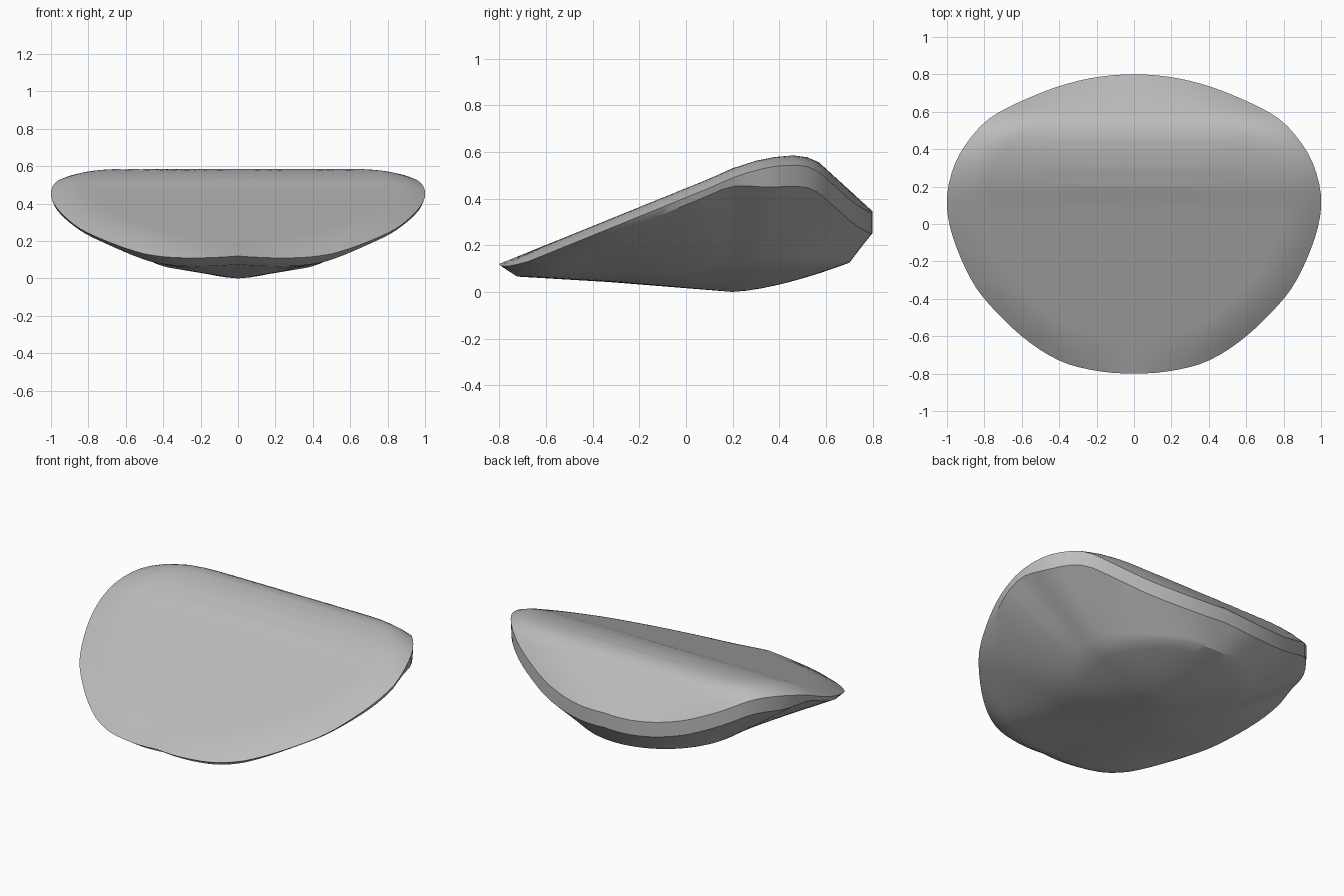
import bpy, bmesh, math
from mathutils import Vector

cube = bpy.data.objects.get("Cube")
if cube:
    bpy.data.objects.remove(cube, do_unlink=True)

SEGMENTS = 96
APEX = Vector((0, 0.2))
BASE_RADIUS = 0.5

# Half outline seen from above, back to front
OUTLINE = [(0, .8), (.2, .785), (.4, .737), (.6, .658), (.75, .58), (.85, .49),
           (.95, .34), (1, .15), (.98, -.03), (.9, -.24), (.8, -.4), (.6, -.6),
           (.4, -.73), (.2, -.785), (0, -.8)]
# Ridge profile: y, z
RIDGE = [(-.8, .12), (.1, .485), (.2, .53), (.3, .562), (.38, .578), (.46, .585),
         (.52, .577), (.57, .555), (.8, .345)]


def ramp(a, b, v):
    t = max(0, min(1, (v - a) / (b - a)))
    return t * t * (3 - 2 * t)


def ridge_height(y):
    for (y0, z0), (y1, z1) in zip(RIDGE, RIDGE[1:]):
        if y <= y1:
            return z0 + (z1 - z0) * (y - y0) / (y1 - y0)
    return RIDGE[-1][1]


def spline(p, q, r, s, t):
    return q + (r - p) * (t / 2) + (p * 2 - q * 5 + r * 4 - s) * (t * t / 2) \
        + (q * 3 - p - r * 3 + s) * (t ** 3 / 2)


# Smooth closed outline, resampled evenly along its length
half = [Vector(p) for p in OUTLINE]
loop = half + [Vector((-p.x, p.y)) for p in half[-2:0:-1]]
n = len(loop)
dense = [spline(loop[i - 1], loop[i], loop[(i + 1) % n], loop[(i + 2) % n], k / 16)
         for i in range(n) for k in range(16)]
dense.append(dense[0])
lengths = [0]
for a, b in zip(dense, dense[1:]):
    lengths.append(lengths[-1] + (b - a).length)
rim = []
j = 0
for i in range(SEGMENTS):
    target = lengths[-1] * i / SEGMENTS
    while lengths[j + 1] < target:
        j += 1
    f = (target - lengths[j]) / (lengths[j + 1] - lengths[j])
    rim.append(dense[j].lerp(dense[j + 1], f))


def top_point(p, s):
    q = APEX.lerp(p, s)
    roll = .04 * min(1, abs(p.x) / .5) * max(0, (s - .8) / .2) ** 2
    return Vector((q.x, q.y, ridge_height(q.y) - roll))


def lower_rim(p):
    inward = (APEX - p).normalized() * (.012 + .058 * ramp(.1, -.8, p.y))
    drop = .03 + .06 * ramp(.15, .4, p.y) + .015 * ramp(-.4, -.8, p.y)
    if p.y > .2:
        inward *= ramp(.6, .2, p.y)
    return top_point(p, 1) + Vector((inward.x, inward.y, -drop))


def base_point(p, t):
    d = (p - APEX).normalized()
    front = ramp(.1, -1, d.y)
    q = APEX + d * BASE_RADIUS * t
    return Vector((q.x, q.y, (.125 - .085 * front) * t ** (1.5 - .5 * front)))


def underside_point(p, t):
    return base_point(p, 1).lerp(lower_rim(p), t)


# Rings from the middle of the top, over the rim, to the lowest point
bm = bmesh.new()
rings = [[top_point(p, k / 30) for p in rim] for k in range(1, 31)]
rings += [[underside_point(p, k / 8) for p in rim] for k in range(8, 0, -1)]
rings += [[base_point(p, k / 8) for p in rim] for k in range(8, 0, -1)]
rings = [[bm.verts.new(co) for co in ring] for ring in rings]
top = bm.verts.new((0, APEX.y, ridge_height(APEX.y)))
bottom = bm.verts.new((0, APEX.y, 0))
for i in range(SEGMENTS):
    k = (i + 1) % SEGMENTS
    bm.faces.new((top, rings[0][i], rings[0][k]))
    bm.faces.new((bottom, rings[-1][k], rings[-1][i]))
    for a, b in zip(rings, rings[1:]):
        bm.faces.new((a[i], b[i], b[k], a[k]))
bmesh.ops.recalc_face_normals(bm, faces=bm.faces)

mesh = bpy.data.meshes.new("curved_shell")
bm.to_mesh(mesh)
bm.free()
shell = bpy.data.objects.new("curved_shell", mesh)
bpy.context.collection.objects.link(shell)

grey = bpy.data.materials.new("plain_grey")
grey.use_nodes = True
colour = (.5, .5, .5, 1)
grey.diffuse_color = colour
grey.node_tree.nodes["Principled BSDF"].inputs["Base Color"].default_value = colour
mesh.materials.append(grey)

bpy.ops.object.select_all(action='DESELECT')
shell.select_set(True)
bpy.context.view_layer.objects.active = shell
bpy.ops.object.shade_smooth_by_angle(angle=math.radians(30))
